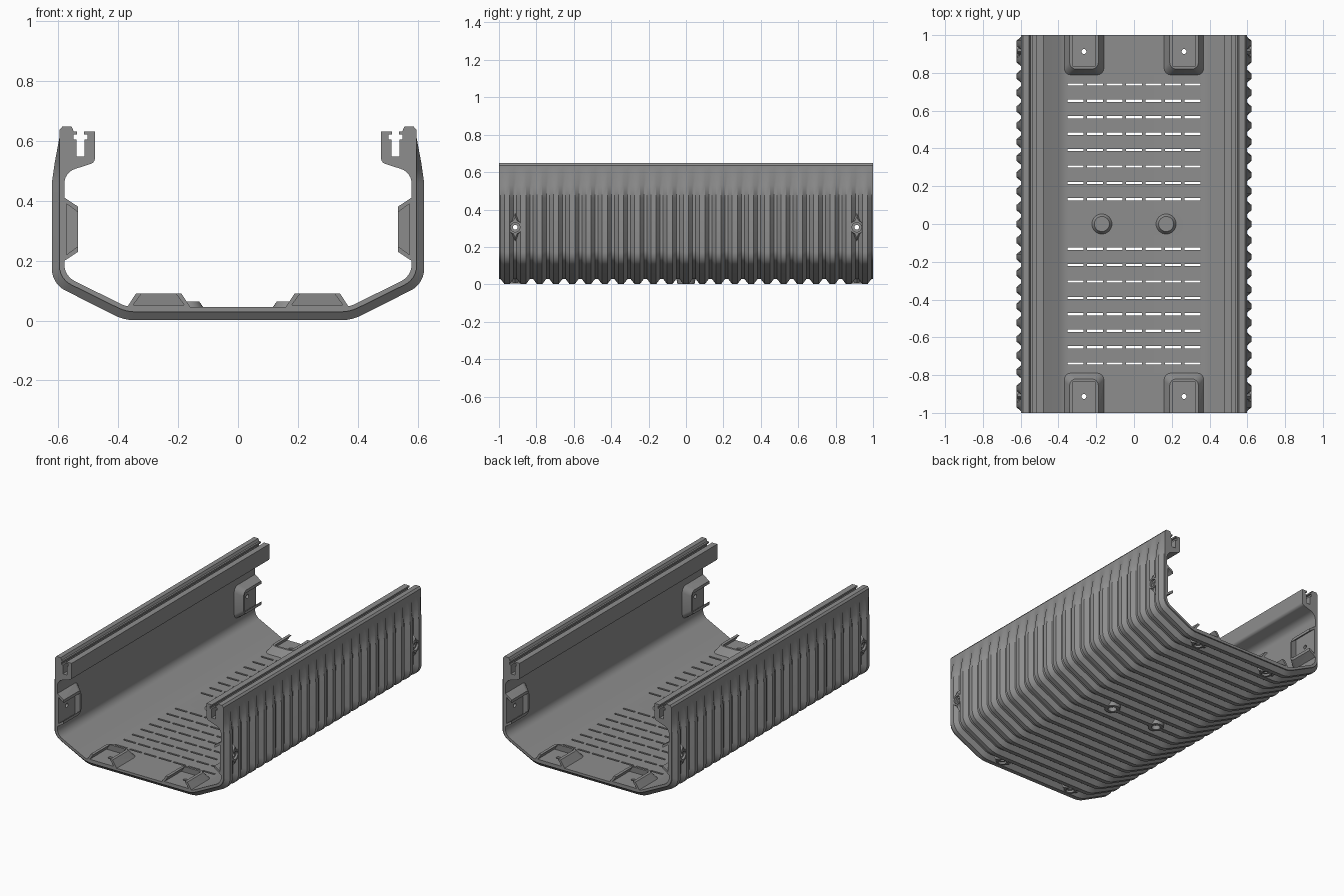
import bpy, bmesh, math
from mathutils import Matrix, Vector

if "Cube" in bpy.data.objects:
    bpy.data.objects.remove(bpy.data.objects["Cube"])

grey = bpy.data.materials.new("mid_grey")
grey.use_nodes = True
colour = (0.27, 0.27, 0.27, 1)
grey.diffuse_color = colour
grey.node_tree.nodes["Principled BSDF"].inputs["Base Color"].default_value = colour

RIBS = 23
PITCH = 2 / RIBS
MOUNT_Y = 1 - PITCH          # screw mounts sit in the last full groove
WALL_X, WALL_Z = 0.625, 0.305


def make_object(name, bm):
    bmesh.ops.recalc_face_normals(bm, faces=bm.faces)
    mesh = bpy.data.meshes.new(name)
    bm.to_mesh(mesh)
    bm.free()
    mesh.materials.append(grey)
    obj = bpy.data.objects.new(name, mesh)
    bpy.context.collection.objects.link(obj)
    return obj


def rounded(corners, steps=6):
    """Polyline with each (x, z, radius) corner replaced by an arc."""
    out = []
    for i, (x, z, r) in enumerate(corners):
        p = Vector((x, z))
        if r == 0:
            out.append(p)
            continue
        a = (Vector(corners[i - 1][:2]) - p).normalized()
        b = (Vector(corners[i + 1][:2]) - p).normalized()
        half = a.angle(b) / 2
        centre = p + (a + b).normalized() * r / math.sin(half)
        start = p + a * r / math.tan(half) - centre
        end = p + b * r / math.tan(half) - centre
        for k in range(steps + 1):
            t = k / steps
            out.append(centre + start.lerp(end, t).normalized() * r)
    return out


def frustum(bm, frame, base, top, v_base, v_top, h0, h1, bevel=0):
    """Tapered block, flush with the open end of the trough at v = 1."""
    lo = [(-base, 1), (base, 1), (base, v_base), (-base, v_base)]
    hi = [(-top, 1), (top, 1), (top, v_top), (-top, v_top)]
    v = [bm.verts.new(frame @ Vector((x, y, h))) for ring, h in ((lo, h0), (hi, h1)) for x, y in ring]
    bm.faces.new(v[:4])
    bm.faces.new(v[4:])
    for i in range(4):
        j = (i + 1) % 4
        bm.faces.new((v[i], v[j], v[j + 4], v[i + 4]))
    if bevel:
        edges = [bm.edges.get((v[a], v[b])) for a, b in ((2, 6), (3, 7))]
        bmesh.ops.bevel(bm, geom=edges, offset=bevel, segments=4, profile=0.5, affect='EDGES')


def cylinder(bm, frame, u, v, r0, r1, h0, h1, sides=24, stretch=1):
    m = frame @ Matrix.Translation((u, v, (h0 + h1) / 2)) @ Matrix.Diagonal((stretch, 1, 1, 1))
    bmesh.ops.create_cone(bm, cap_ends=True, segments=sides, radius1=r0, radius2=r1,
                          depth=h1 - h0, matrix=m)


def boolean(target, helper, operation):
    helper.hide_render = True
    mod = target.modifiers.new(operation.lower(), 'BOOLEAN')
    mod.operation, mod.solver, mod.object = operation, 'EXACT', helper
    mod.use_self = True
    bpy.context.view_layer.objects.active = target
    bpy.ops.object.modifier_apply(modifier=mod.name)
    bpy.data.objects.remove(helper)


# Half cross-section: outer skin at groove depth and at rib height, then rail and inner skin
groove = rounded([(0, .029, 0), (.374, .029, .13), (.597, .139, .07), (.597, .46, 0),
                  (.597, .53, 0), (.597, .61, 0)])
rib = rounded([(0, .001, 0), (.38, .001, .15), (.622, .123, .08), (.622, .46, 0),
               (.612, .53, 0), (.597, .61, 0)])
slot_half = [(.0135, .548), (.0135, .605), (.0235, .605), (.0235, .622), (.0115, .622), (.0115, .632)]
rail = [Vector(p) for p in ((.597, .636), (.587, .648), (.556, .648), (.549, .632))]
rail += [Vector((.5265 + x, z)) for x, z in reversed(slot_half)]
rail += [Vector((.5265 - x, z)) for x, z in slot_half]
inner = rounded([(.478, .632, 0), (.478, .528, .02), (.58, .495, .05),
                 (.58, .149, .06), (.371, .045, .11), (0, .045, 0)])


def section(outer):
    half = outer + rail + inner
    return half + [Vector((-p.x, p.y)) for p in reversed(half[1:-1])]


# Ribbed trough lofted along its length
stations = [(-1, groove)]
for i in range(RIBS):
    c = -1 + PITCH * (i + 0.5)
    foot = PITCH / 2 - 0.008
    stations += [(c - foot, groove), (c - 0.014, rib), (c + 0.014, rib), (c + foot, groove)]
stations.append((1, groove))
bm = bmesh.new()
rings = [[bm.verts.new((p.x, y, p.y)) for p in section(outer)] for y, outer in stations]
for a, b in zip(rings, rings[1:]):
    for i in range(len(a)):
        bm.faces.new((a[i - 1], a[i], b[i], b[i - 1]))
bm.faces.new(rings[0])
bm.faces.new(rings[-1])
trough = make_object("ribbed_trough", bm)

# Local frames of the mounts: u across, v towards the open end, h into the trough
frames = []
for sy in (-1, 1):
    for s in (-1, 1):
        floor = Matrix.Diagonal((1, sy, 1, 1))
        floor.translation = (s * 0.265, 0, 0)
        wall = Matrix(((0, 0, -s, s * WALL_X), (0, sy, 0, 0), (1, 0, 0, WALL_Z), (0, 0, 0, 1)))
        frames += [(floor, False), (wall, True)]
identity = Matrix.Identity(4)

# Inner humps, outer screw bosses and floor buttons
bm = bmesh.new()
for frame, is_wall in frames:
    frustum(bm, frame, .11, .076, .785, .82, .038, .09, bevel=.03)
    cylinder(bm, frame, 0, MOUNT_Y, .036, .04, .004, .036)
    cylinder(bm, frame, 0, MOUNT_Y, .03, .045, .007, .036, sides=4, stretch=1.8)
for s in (-1, 1):
    cylinder(bm, identity, s * .17, 0, .058, .04, .038, .064, sides=32)
    cylinder(bm, identity, s * .17, 0, .046, .052, .002, .036)
boolean(trough, make_object("mount_bodies", bm), 'UNION')

# Nut pockets, screw holes and counterbores
bm = bmesh.new()
for frame, is_wall in frames:
    pocket = frame @ Matrix.Translation((0, .01, 0))
    frustum(bm, pocket, .085, .05, .82, .825, .052, .1)
    cylinder(bm, frame, 0, MOUNT_Y, .013, .013, -.02, .07, sides=16)
    cylinder(bm, frame, 0, MOUNT_Y, .025, .025, -.02, .018)
for s in (-1, 1):
    cylinder(bm, identity, s * .17, 0, .026, .026, -.02, .03)
boolean(trough, make_object("screw_cutters", bm), 'DIFFERENCE')

# Rows of floor vents, one row in each groove
bm = bmesh.new()
for side in (-1, 1):
    for row in range(1, 9):
        y = side * PITCH * (row + 0.5)
        for col in range(-3, 4):
            m = Matrix.Translation((col * .1035, y, .03)) @ Matrix.Diagonal((.084, .012, .08, 1))
            bmesh.ops.create_cube(bm, size=1, matrix=m)
boolean(trough, make_object("vent_cutters", bm), 'DIFFERENCE')

# Smooth curves, crisp edges
bpy.ops.object.select_all(action='DESELECT')
trough.select_set(True)
bpy.context.view_layer.objects.active = trough
bpy.ops.object.shade_smooth_by_angle(angle=math.radians(28))
